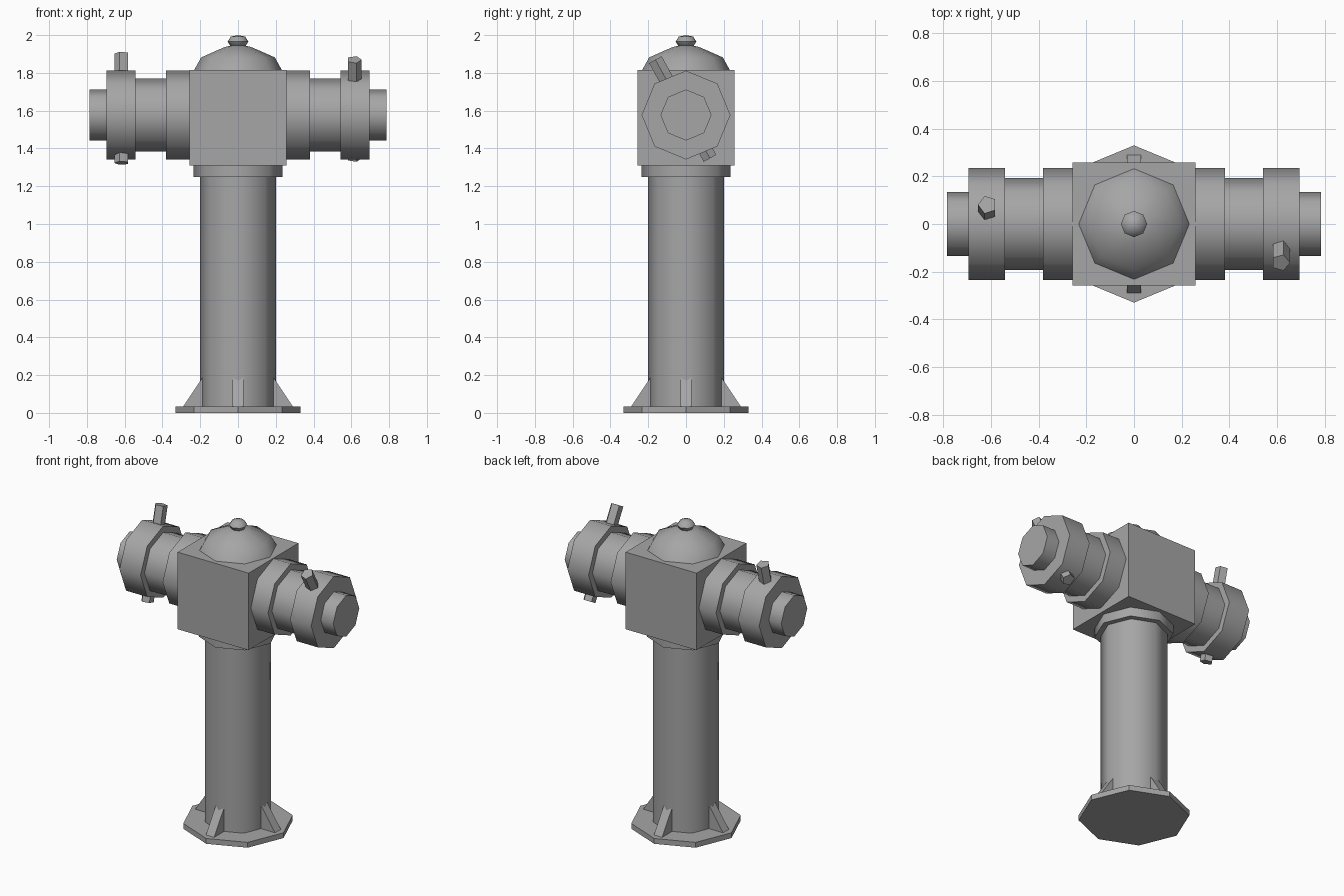
import bpy, bmesh
from math import cos, sin, pi, radians
from mathutils import Matrix

if "Cube" in bpy.data.objects:
    bpy.data.objects.remove(bpy.data.objects["Cube"], do_unlink=True)

GREY = (0.38, 0.38, 0.38, 1)
grey = bpy.data.materials.new("plain_grey")
grey.use_nodes = True
grey.diffuse_color = GREY
for node in grey.node_tree.nodes:
    if node.type == "BSDF_PRINCIPLED":
        node.inputs["Base Color"].default_value = GREY


def finish(name, bm, matrix=Matrix(), smooth=50):
    """Turn a bmesh into a named, shaded object."""
    bmesh.ops.remove_doubles(bm, verts=bm.verts, dist=1e-5)
    bmesh.ops.transform(bm, matrix=matrix, verts=bm.verts)
    bmesh.ops.recalc_face_normals(bm, faces=bm.faces)
    mesh = bpy.data.meshes.new(name)
    bm.to_mesh(mesh)
    bm.free()
    mesh.materials.append(grey)
    obj = bpy.data.objects.new(name, mesh)
    bpy.context.collection.objects.link(obj)
    if smooth:
        bpy.ops.object.select_all(action="DESELECT")
        obj.select_set(True)
        bpy.context.view_layer.objects.active = obj
        bpy.ops.object.shade_smooth_by_angle(angle=radians(smooth))
    return obj


def turned(name, profile, matrix=Matrix(), sides=8, smooth=50):
    """Revolve (radius, height) points about local z."""
    bm = bmesh.new()
    angles = [2 * pi * i / sides for i in range(sides)]
    rings = [[bm.verts.new((r * cos(a), r * sin(a), h)) for a in angles]
             for r, h in profile]
    for low, high in zip(rings, rings[1:]):
        for i in range(sides):
            j = (i + 1) % sides
            bm.faces.new((low[i], low[j], high[j], high[i]))
    for ring, (r, h) in ((rings[0], profile[0]), (rings[-1], profile[-1])):
        if r > 0:
            bm.faces.new(ring)
    return finish(name, bm, matrix, smooth)


# Base plate, column and collar
turned("base_plate", [(0.33, 0), (0.33, 0.035)], smooth=0)
turned("column", [(0.2, 0.03), (0.2, 1.26)])
turned("collar", [(0.235, 1.25), (0.235, 1.32)])

# Square head block
bm = bmesh.new()
bmesh.ops.create_cube(bm, size=1)
finish("head_block", bm, Matrix.Translation((0, 0, 1.5625))
       @ Matrix.Diagonal((0.515, 0.515, 0.505, 1)), 0)

# Domed lid with a small knob
turned("dome", [(0.235, 1.81), (0.195, 1.882), (0.075, 1.935), (0, 1.955)])
turned("dome_knob", [(0, 1.93), (0.038, 1.938), (0.055, 1.966),
                     (0.038, 1.992), (0, 2.0)])

# Wedge braces around the foot of the column
for i, side in enumerate(("left", "back", "right", "front")):
    bm = bmesh.new()
    wedge = [(0.15, 0.03), (0.293, 0.03), (0.15, 0.245)]
    near, far = ([bm.verts.new((x, y, z)) for x, z in wedge]
                 for y in (-0.03, 0.03))
    bm.faces.new(near)
    bm.faces.new(far)
    for k in range(3):
        n = (k + 1) % 3
        bm.faces.new((near[k], near[n], far[n], far[k]))
    finish(side + "_brace", bm, Matrix.Rotation(i * pi / 2, 4, "Z"), 0)

# Side outlets, each with a five-sided locking bar through its coupling
centre = Matrix.Translation((0, 0, 1.577))
lay_down = Matrix.Rotation(pi / 2, 4, "Y")
for side, turn, tilt in (("left", 0, 29), ("right", pi, 14)):
    place = centre @ Matrix.Rotation(turn, 4, "Z")
    turned(side + "_outlet_pipe",
           [(0.235, 0.25), (0.235, 0.382), (0.194, 0.382), (0.194, 0.55)],
           place @ lay_down)
    turned(side + "_coupling", [(0.235, 0.542), (0.235, 0.695)],
           place @ lay_down)
    turned(side + "_outlet_cap", [(0.135, 0.69), (0.135, 0.785)],
           place @ lay_down)
    turned(side + "_locking_bar", [(0.04, -0.262), (0.04, 0.335)],
           place @ Matrix.Translation((0.615, 0, 0))
           @ Matrix.Rotation(radians(tilt), 4, "X"), sides=5, smooth=0)
